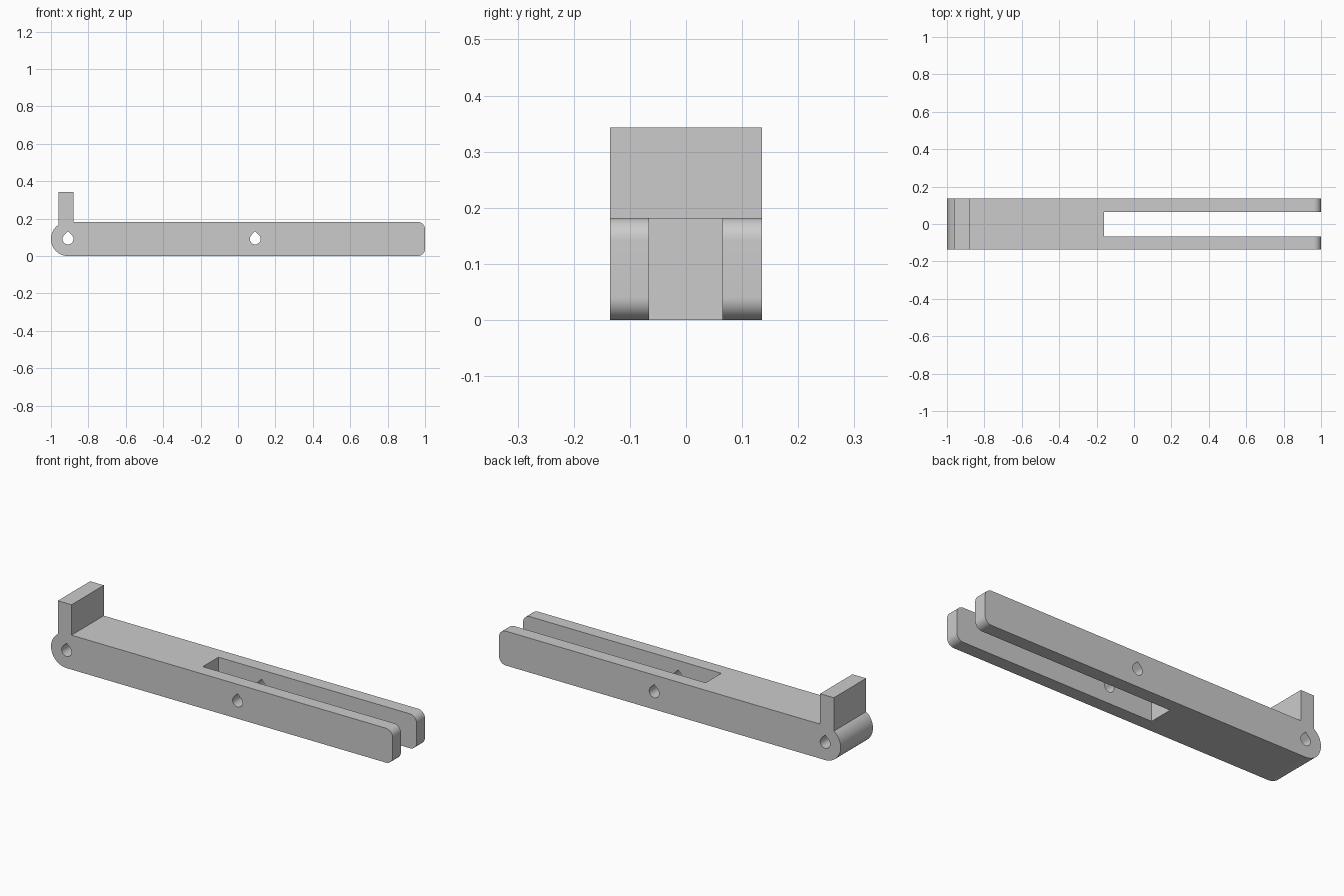
import bpy, bmesh
from math import sin, cos, pi, radians, sqrt

if "Cube" in bpy.data.objects:
    bpy.data.objects.remove(bpy.data.objects["Cube"], do_unlink=True)

HALF_WIDTH = 0.135
HEIGHT = 0.182
R_PIVOT = HEIGHT / 2
R_CORNER = 0.04
PIVOT_X = -1 + R_PIVOT

grey = bpy.data.materials.new("plain grey")
grey.use_nodes = True
grey.diffuse_color = (0.6, 0.6, 0.6, 1)
grey.node_tree.nodes["Principled BSDF"].inputs["Base Color"].default_value = (0.6, 0.6, 0.6, 1)


def arc(cx, cz, r, start, end, steps):
    """Points along an arc in the xz plane, angles in degrees."""
    angles = [radians(start + (end - start) * i / steps) for i in range(steps + 1)]
    return [(cx + r * cos(a), cz + r * sin(a)) for a in angles]


def extrude_profile(name, points, y0, y1):
    """Solid made by sweeping an xz outline from y0 to y1."""
    bm = bmesh.new()
    face = bm.faces.new([bm.verts.new((x, y0, z)) for x, z in points])
    swept = bmesh.ops.extrude_face_region(bm, geom=[face])["geom"]
    verts = [v for v in swept if isinstance(v, bmesh.types.BMVert)]
    bmesh.ops.translate(bm, verts=verts, vec=(0, y1 - y0, 0))
    bmesh.ops.recalc_face_normals(bm, faces=bm.faces)
    mesh = bpy.data.meshes.new(name)
    bm.to_mesh(mesh)
    bm.free()
    mesh.materials.append(grey)
    obj = bpy.data.objects.new(name, mesh)
    bpy.context.collection.objects.link(obj)
    return obj


def cut(target, cutter):
    """Subtract the cutter, then remove it."""
    cutter.hide_render = True
    mod = target.modifiers.new("cut", 'BOOLEAN')
    mod.operation = 'DIFFERENCE'
    mod.solver = 'EXACT'
    mod.object = cutter
    bpy.ops.object.select_all(action='DESELECT')
    target.select_set(True)
    bpy.context.view_layer.objects.active = target
    bpy.ops.object.modifier_apply(modifier=mod.name)
    bpy.data.objects.remove(cutter, do_unlink=True)


# Arm outline: rounded far end, upright tab, round pivot end
TAB_LEFT, TAB_RIGHT, TAB_TOP = -0.96, -0.88, 0.343
tab_foot = R_PIVOT + sqrt(R_PIVOT ** 2 - (TAB_LEFT - PIVOT_X) ** 2)
foot_angle = 90 + 34.1
outline = arc(1 - R_CORNER, R_CORNER, R_CORNER, -90, 0, 12)
outline += arc(1 - R_CORNER, HEIGHT - R_CORNER, R_CORNER, 0, 90, 12)
outline += [(TAB_RIGHT, HEIGHT), (TAB_RIGHT, TAB_TOP), (TAB_LEFT, TAB_TOP), (TAB_LEFT, tab_foot)]
outline += arc(PIVOT_X, R_PIVOT, R_PIVOT, foot_angle, 270, 32)[1:]
arm = extrude_profile("forked_arm", outline, -HALF_WIDTH, HALF_WIDTH)

# Slot between the fork prongs
slot = [(-0.16, -0.1), (1.1, -0.1), (1.1, 0.3), (-0.16, 0.3)]
cut(arm, extrude_profile("slot_cutter", slot, -0.066, 0.065))

# Teardrop cross holes
R_HOLE = 0.029
for x in (PIVOT_X, 0.092):
    drop = arc(x, R_PIVOT, R_HOLE, 135, 405, 30) + [(x, R_PIVOT + R_HOLE * sqrt(2))]
    cut(arm, extrude_profile("hole_cutter", drop, -0.3, 0.3))

bpy.ops.object.shade_smooth_by_angle(angle=radians(30))
